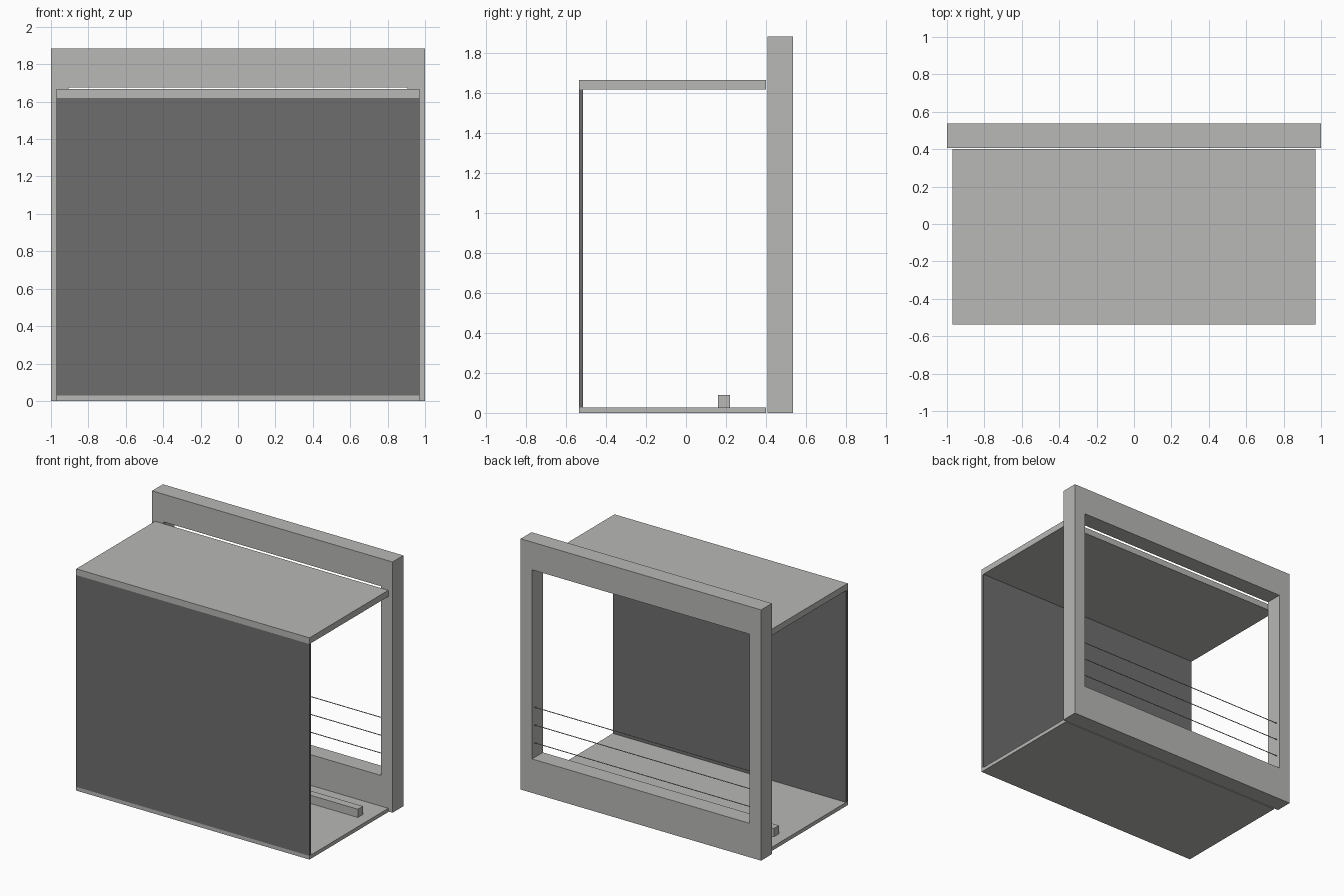
import bpy, bmesh, math

if "Cube" in bpy.data.objects:
    bpy.data.objects.remove(bpy.data.objects["Cube"], do_unlink=True)


def material(name, rgb):
    m = bpy.data.materials.new(name)
    m.use_nodes = True
    m.diffuse_color = (*rgb, 1)
    m.node_tree.nodes["Principled BSDF"].inputs["Base Color"].default_value = (*rgb, 1)
    return m


LIGHT = material("light_grey", (0.48, 0.48, 0.465))
DARK = material("dark_grey", (0.155, 0.155, 0.155))


def finish(name, bm, mat):
    bmesh.ops.recalc_face_normals(bm, faces=bm.faces)
    mesh = bpy.data.meshes.new(name)
    bm.to_mesh(mesh)
    bm.free()
    mesh.materials.append(mat)
    obj = bpy.data.objects.new(name, mesh)
    bpy.context.collection.objects.link(obj)
    return obj


def box(name, x, y, z, mat):
    """Box between (min, max) ranges on each axis."""
    bm = bmesh.new()
    bmesh.ops.create_cube(bm, size=1)
    for v in bm.verts:
        v.co = [r[0] + (c + 0.5) * (r[1] - r[0]) for c, r in zip(v.co, (x, y, z))]
    return finish(name, bm, mat)


def window_frame(name, outer, inner, y, mat):
    """Rectangular ring; outer and inner are (half width, bottom, top)."""
    bm = bmesh.new()
    loops = []
    for w, lo, hi in (outer, inner):
        corners = ((-w, lo), (w, lo), (w, hi), (-w, hi))
        loops.append([bm.verts.new((cx, y[0], cz)) for cx, cz in corners])
    ring = []
    for i in range(4):
        j = (i + 1) % 4
        ring.append(bm.faces.new((loops[0][i], loops[0][j], loops[1][j], loops[1][i])))
    geo = bmesh.ops.extrude_face_region(bm, geom=ring, use_keep_orig=True)["geom"]
    for v in geo:
        if isinstance(v, bmesh.types.BMVert):
            v.co.y = y[1]
    return finish(name, bm, mat)


# Cabinet shell, open at both sides
SIDE = (-0.97, 0.97)
DEPTH = (-0.536, 0.4)
box("floor_panel", SIDE, DEPTH, (0, 0.028), LIGHT)
box("roof_panel", SIDE, DEPTH, (1.62, 1.667), LIGHT)
box("front_panel", SIDE, (-0.536, -0.516), (0.028, 1.62), DARK)

# Back frame with a large opening
window_frame("back_frame", (1.0, 0, 1.885), (0.905, 0.255, 1.677), (0.407, 0.536), LIGHT)

# Square bar lying on the floor
box("floor_bar", (-0.885, 0.885), (0.16, 0.22), (0.028, 0.09), LIGHT)

# Thin horizontal wires across the opening
for n, z in enumerate((0.366, 0.5, 0.634), 1):
    bpy.ops.mesh.primitive_cylinder_add(vertices=12, radius=0.003, depth=1.81,
                                        location=(0, 0.508, z),
                                        rotation=(0, math.pi / 2, 0))
    wire = bpy.context.object
    wire.name = f"guard_wire_{n}"
    wire.data.materials.append(LIGHT)
    bpy.ops.object.shade_smooth_by_angle()
